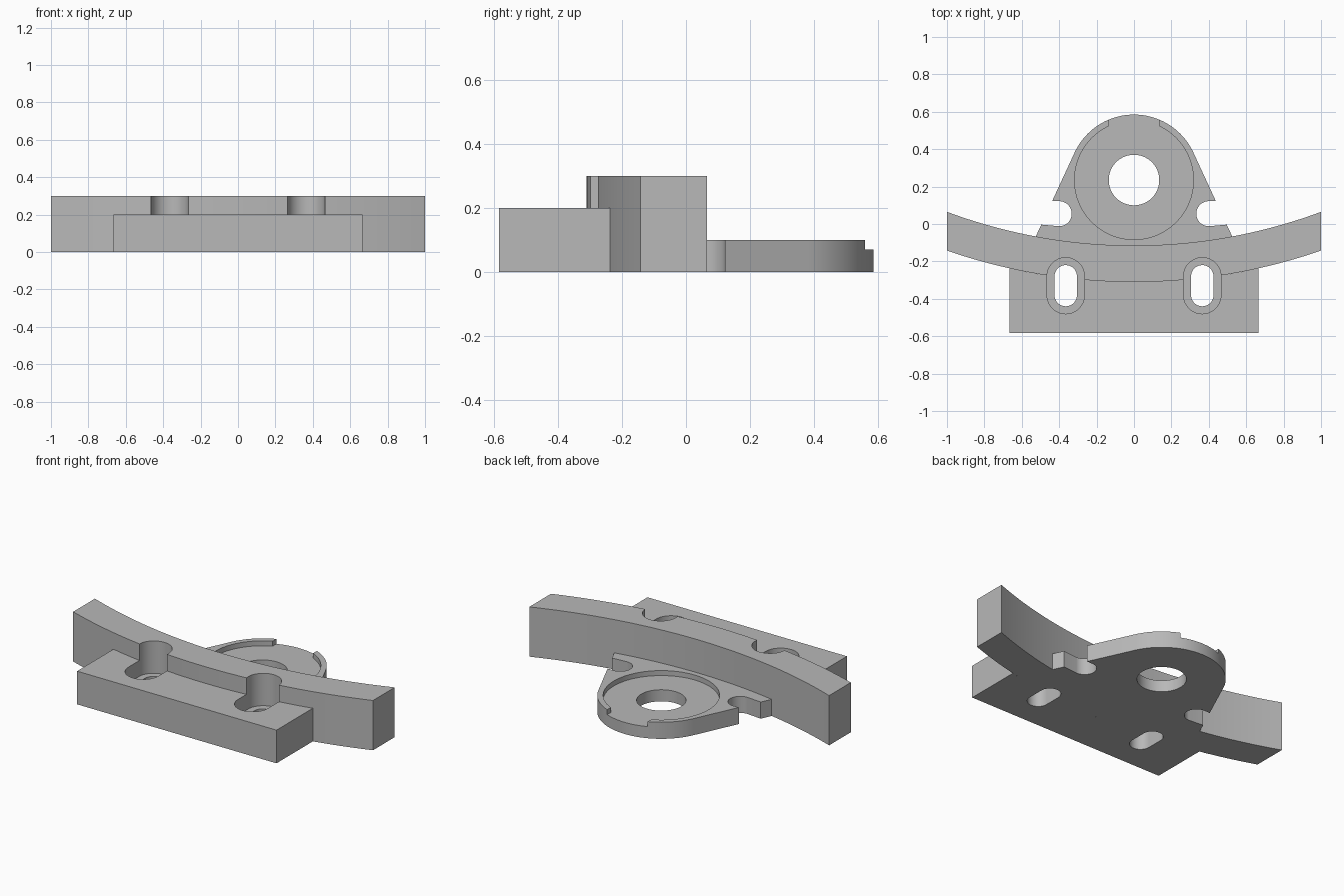
import bpy, bmesh
from math import cos, sin, sqrt, radians

cube = bpy.data.objects.get("Cube")
if cube:
    bpy.data.objects.remove(cube, do_unlink=True)

grey = bpy.data.materials.new("plain grey")
grey.use_nodes = True
grey.diffuse_color = (0.48, 0.48, 0.48, 1)
grey.node_tree.nodes["Principled BSDF"].inputs["Base Color"].default_value = grey.diffuse_color


def arc(cx, cy, r, start, end, steps=48):
    angles = [radians(start + (end - start) * i / steps) for i in range(steps + 1)]
    return [(cx + r * cos(a), cy + r * sin(a)) for a in angles]


def circle(cx, cy, r):
    return arc(cx, cy, r, 0, 360, 96)[:-1]


def stadium(cx, y0, y1, r):
    return arc(cx, y1 - r, r, 0, 180) + arc(cx, y0 + r, r, 180, 360)


def sweep(r, half, steps=64):
    """Shallow arc about the shared bar centre, from -half to +half in x."""
    xs = [half * (2 * i / steps - 1) for i in range(steps + 1)]
    return [(x, BAR_CENTRE - sqrt(r * r - x * x)) for x in xs]


def extrude(name, outline, z0, z1):
    bm = bmesh.new()
    face = bm.faces.new([bm.verts.new((x, y, z0)) for x, y in outline])
    top = bmesh.ops.extrude_face_region(bm, geom=[face])["geom"]
    verts = [v for v in top if isinstance(v, bmesh.types.BMVert)]
    bmesh.ops.translate(bm, verts=verts, vec=(0, 0, z1 - z0))
    bmesh.ops.recalc_face_normals(bm, faces=bm.faces)
    mesh = bpy.data.meshes.new(name)
    bm.to_mesh(mesh)
    bm.free()
    mesh.materials.append(grey)
    obj = bpy.data.objects.new(name, mesh)
    bpy.context.collection.objects.link(obj)
    return obj


def activate(obj):
    bpy.ops.object.select_all(action="DESELECT")
    obj.select_set(True)
    bpy.context.view_layer.objects.active = obj


def cut(obj, outline, z0, z1):
    tool = extrude("cutter", outline, z0, z1)
    tool.hide_render = True
    mod = obj.modifiers.new("cut", "BOOLEAN")
    mod.operation, mod.solver, mod.object = "DIFFERENCE", "EXACT", tool
    activate(obj)
    bpy.ops.object.modifier_apply(modifier=mod.name)
    bpy.data.objects.remove(tool, do_unlink=True)


BAR_CENTRE, R_BACK, R_FRONT = 2.753, 2.868, 3.063
HUB_Y = 0.235

# Curved bar, and the mounting block that fits against its front
bar = extrude("curved_bar", sweep(R_FRONT, 1) + sweep(R_BACK, 1)[::-1], 0, 0.3)
block = extrude("mounting_block",
                [(0.665, -0.583), (-0.665, -0.583)] + sweep(R_FRONT, 0.665), 0, 0.2)

# Slotted bolt holes with counterbores, shared by bar and block
for part in (bar, block):
    for x in (-0.365, 0.365):
        cut(part, stadium(x, -0.48, -0.18, 0.1), 0.105, 0.5)
        cut(part, stadium(x, -0.44, -0.22, 0.06), -0.1, 0.5)

# Rounded hub plate, flaring down to the back of the bar
plate = extrude("hub_plate",
                sweep(R_BACK, 0.525) + arc(0, HUB_Y, 0.35, 24.8, 155.2, 64), 0, 0.1)

# Round pocket, gap in its rim, and the centre hole
cut(plate, circle(0, HUB_Y, 0.318), 0.07, 0.5)
cut(plate, [(-0.135, 0.45), (0.135, 0.45), (0.135, 0.7), (-0.135, 0.7)], 0.07, 0.5)
cut(plate, circle(0, HUB_Y, 0.135), -0.1, 0.5)

# Open round-ended notches in both sides
notch = arc(0.4, 0.055, 0.067, 90, 270) + [(0.5, -0.003), (0.6, 0.006), (0.6, 0.122)]
for side in (-1, 1):
    cut(plate, [(side * x, y) for x, y in notch], -0.1, 0.5)

for part in (bar, block, plate):
    activate(part)
    bpy.ops.object.shade_smooth_by_angle(angle=radians(30))
